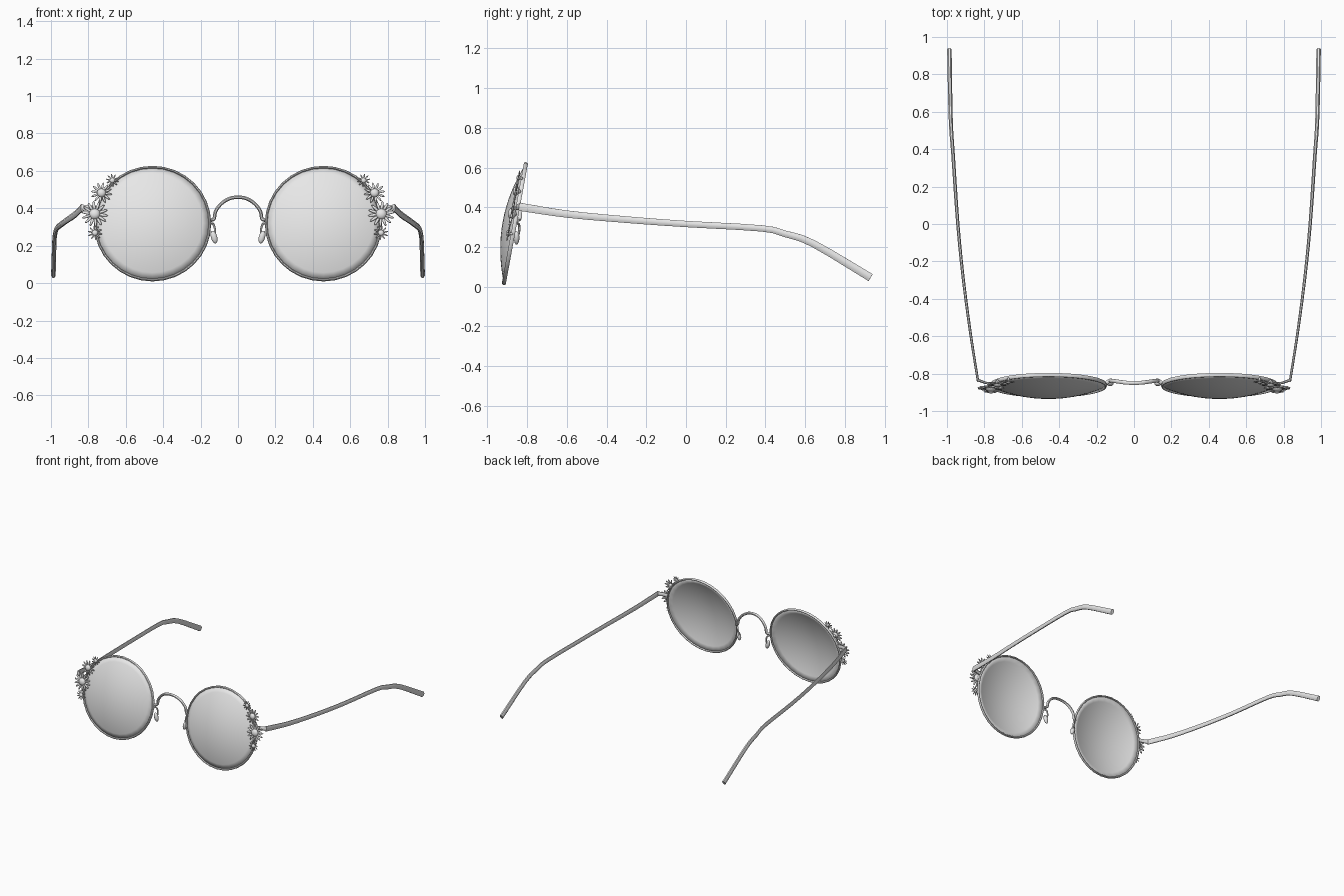
import bpy, bmesh
from math import pi, cos, sin, radians
from mathutils import Matrix, Vector

cube = bpy.data.objects.get("Cube")
if cube:
    bpy.data.objects.remove(cube)

grey = bpy.data.materials.new("light_grey")
grey.use_nodes = True
grey.diffuse_color = (0.8, 0.8, 0.8, 1)
grey.node_tree.nodes["Principled BSDF"].inputs["Base Color"].default_value = (0.8, 0.8, 0.8, 1)

# Frame of the tilted left lens: local z points forward, local y up
LENS = Matrix.Translation((0.457, -0.862, 0.318)) @ Matrix.Rotation(radians(79.6), 4, 'X')
RADIUS = 0.307


def finish(bm, name, mirror=True, thickness=0):
    bmesh.ops.recalc_face_normals(bm, faces=bm.faces)
    me = bpy.data.meshes.new(name)
    bm.to_mesh(me)
    bm.free()
    me.materials.append(grey)
    me.shade_smooth()
    me.set_sharp_from_angle(angle=radians(45))
    ob = bpy.data.objects.new(name, me)
    bpy.context.scene.collection.objects.link(ob)
    if thickness:
        ob.modifiers.new("Thickness", 'SOLIDIFY').thickness = thickness
    if mirror:
        ob.modifiers.new("Mirror", 'MIRROR').use_mirror_merge = False
    return ob


def smooth_path(points, steps):
    """Catmull-Rom interpolation of a list of points."""
    p = [Vector(q) for q in points]
    p = [2 * p[0] - p[1]] + p + [2 * p[-1] - p[-2]]
    out = []
    for i in range(1, len(p) - 2):
        a, b, c, d = p[i - 1:i + 3]
        for s in range(steps):
            t = s / steps
            out.append(0.5 * (2 * b + (c - a) * t + (2 * a - 5 * b + 4 * c - d) * t * t
                              + (3 * b - a - 3 * c + d) * t ** 3))
    return out + [p[-2]]


def sweep(bm, path, sizes, ref, sides=8, closed=False):
    """Sweep an oval along a path; sizes holds (across, along ref) half widths."""
    n = len(path)
    rings = []
    for i, p in enumerate(path):
        after = path[(i + 1) % n] if closed else path[min(i + 1, n - 1)]
        before = path[i - 1] if closed else path[max(i - 1, 0)]
        tangent = (after - before).normalized()
        side = tangent.cross(ref).normalized()
        up = side.cross(tangent)
        w, h = sizes[i]
        rings.append([bm.verts.new(p + side * w * cos(a) + up * h * sin(a))
                      for a in (2 * pi * (k + 0.5) / sides for k in range(sides))])
    for i in range(n if closed else n - 1):
        r, s = rings[i], rings[(i + 1) % n]
        for k in range(sides):
            j = (k + 1) % sides
            bm.faces.new((r[k], r[j], s[j], s[k]))
    if not closed:
        bm.faces.new(rings[0])
        bm.faces.new(rings[-1])


def ellipsoid(bm, matrix, scale, u=8, v=6):
    bmesh.ops.create_uvsphere(bm, u_segments=u, v_segments=v, radius=1,
                              matrix=matrix @ Matrix.Diagonal((*scale, 1)))


# Domed lens
bm = bmesh.new()
SEG, RINGS = 32, 8
tip = bm.verts.new(LENS @ Vector((0, 0, 0.062)))
last = None
for i in range(1, RINGS + 1):
    f = i / RINGS
    ring = [bm.verts.new(LENS @ Vector((RADIUS * f * cos(a), RADIUS * f * sin(a), 0.062 * (1 - f * f))))
            for a in (2 * pi * k / SEG for k in range(SEG))]
    for k in range(SEG):
        j = (k + 1) % SEG
        bm.faces.new((last[k], ring[k], ring[j], last[j]) if last else (tip, ring[k], ring[j]))
    last = ring
finish(bm, "lens", thickness=0.004)

# Wire rim around the lens
bm = bmesh.new()
circle = [LENS @ Vector((RADIUS * cos(a), RADIUS * sin(a), 0)) for a in (2 * pi * k / SEG for k in range(SEG))]
sweep(bm, circle, [(0.007, 0.011)] * SEG, LENS.to_3x3() @ Vector((0, 0, 1)), closed=True)
finish(bm, "rim")

# Arched bridge
half = [(0.148, -0.85, 0.335), (0.128, -0.838, 0.345), (0.119, -0.838, 0.385),
        (0.088, -0.842, 0.426), (0.045, -0.848, 0.452)]
points = [(-x, y, z) for x, y, z in half] + [(0, -0.85, 0.459)] + half[::-1]
path = smooth_path(points, 4)
bm = bmesh.new()
sweep(bm, path, [(0.010, 0.011)] * len(path), Vector((0, 1, 0)))
finish(bm, "bridge", mirror=False)

# Nose pads on short wire arms
bm = bmesh.new()
path = smooth_path([(0.15, -0.86, 0.32), (0.132, -0.842, 0.315), (0.122, -0.84, 0.28), (0.127, -0.848, 0.25)], 4)
sweep(bm, path, [(0.006, 0.006)] * len(path), Vector((0, 1, 0)))
finish(bm, "nose_pad_arm")
bm = bmesh.new()
ellipsoid(bm, Matrix.Translation((0.128, -0.853, 0.246)) @ Matrix.Rotation(radians(15), 4, 'Y'),
          (0.017, 0.014, 0.035), 12, 8)
finish(bm, "nose_pad")

# Hinge block joining rim and temple
bm = bmesh.new()
sweep(bm, [Vector((0.748, -0.853, 0.398)), Vector((0.79, -0.85, 0.402)), Vector((0.836, -0.834, 0.403))],
      [(0.007, 0.014), (0.007, 0.015), (0.008, 0.018)], Vector((0, 0, 1)))
finish(bm, "hinge")

# Long temple arms with a bent ear tip
stations = [(0.834, -0.84, 0.403), (0.872, -0.6, 0.366), (0.912, -0.3, 0.338), (0.942, 0, 0.316),
            (0.968, 0.38, 0.294), (0.977, 0.5, 0.266), (0.982, 0.64, 0.218), (0.987, 0.93, 0.046)]
path = smooth_path(stations, 3)
last_index = len(path) - 1
sizes = [(0.007 + 0.006 * i / last_index, 0.017 + 0.005 * abs(2 * i / last_index - 1) ** 2)
         for i in range(last_index + 1)]
bm = bmesh.new()
sweep(bm, path, sizes, Vector((0, 0, 1)))
finish(bm, "temple_arm")

# Flowers along the outer edge: x, z, radius, petal count
flowers = [(0.672, 0.552, 0.036, 10), (0.73, 0.485, 0.058, 12),
           (0.766, 0.372, 0.072, 14), (0.765, 0.272, 0.04, 10)]
for number, (x, z, size, petals) in enumerate(flowers, 1):
    bm = bmesh.new()
    spot = LENS @ Matrix.Translation((x - 0.457, (z - 0.325) / 0.983, 0.024))
    ellipsoid(bm, spot, (size * 0.42, size * 0.42, size * 0.28), 12, 6)
    for k in range(petals):
        turn = Matrix.Rotation(2 * pi * (k + 0.3) / petals, 4, 'Z')
        ellipsoid(bm, spot @ turn @ Matrix.Translation((size * 0.6, 0, 0)),
                  (size * 0.4, size * 0.11, size * 0.09))
    # Peg holding the flower to the rim
    ellipsoid(bm, spot @ Matrix.Translation((0, 0, -0.01)), (size * 0.2, size * 0.2, 0.015))
    finish(bm, f"flower_{number}")
